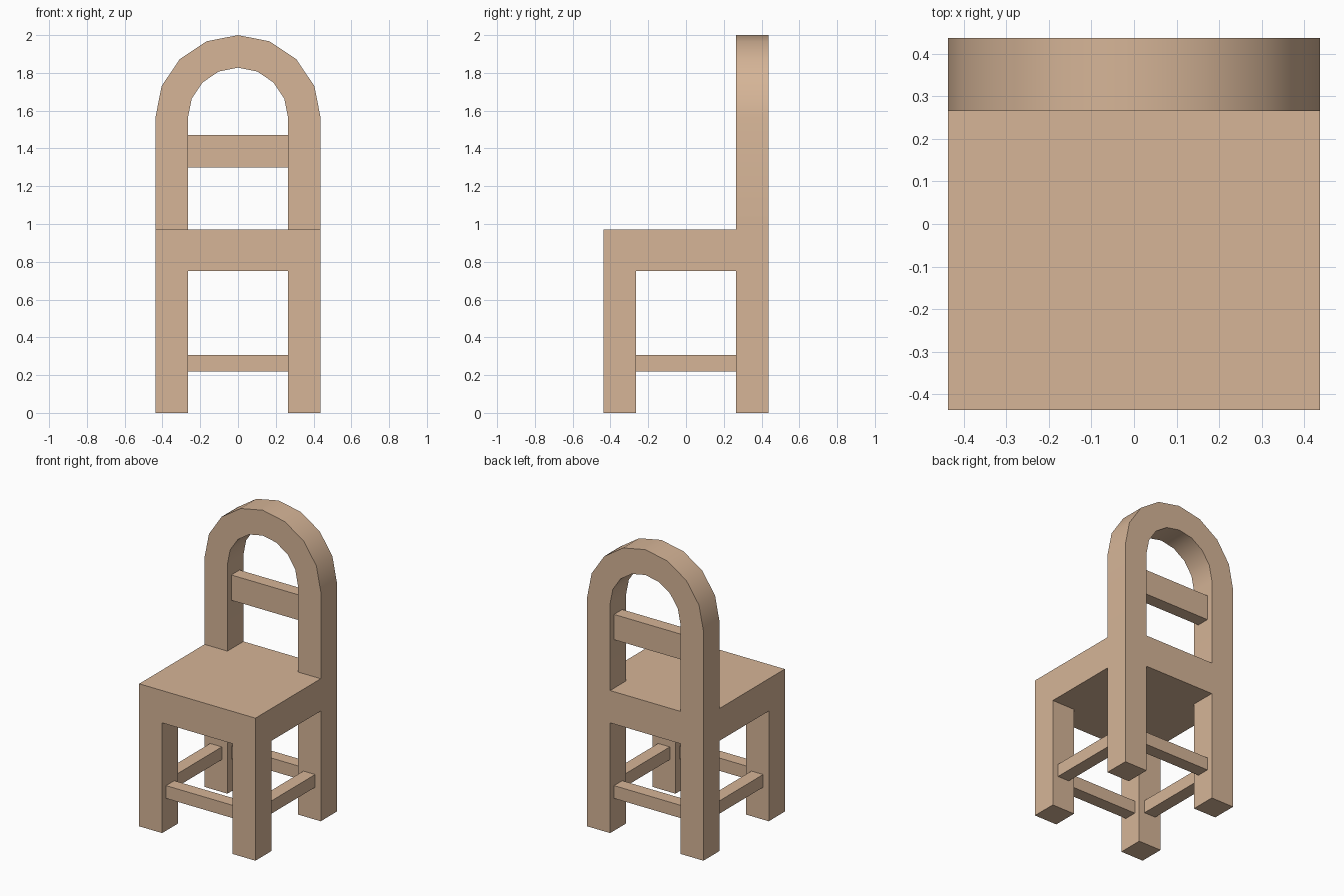
import bpy, bmesh, math
from mathutils import Matrix, Vector

if "Cube" in bpy.data.objects:
    bpy.data.objects.remove(bpy.data.objects["Cube"])

W = 0.4375            # half width of the chair
I = 0.265             # inner edge of the legs
C = (W + I) / 2       # leg centre line
SEAT_LOW, SEAT_TOP = 0.75, 0.97
SPRING = 2.0 - W      # height where the arch starts

wood = bpy.data.materials.new("wood")
wood.diffuse_color = (0.67, 0.46, 0.31, 1)
wood.use_nodes = True
wood.node_tree.nodes["Principled BSDF"].inputs["Base Color"].default_value = wood.diffuse_color


def finish(name, bm):
    bmesh.ops.recalc_face_normals(bm, faces=bm.faces[:])
    mesh = bpy.data.meshes.new(name)
    bm.to_mesh(mesh)
    bm.free()
    mesh.materials.append(wood)
    obj = bpy.data.objects.new(name, mesh)
    bpy.context.collection.objects.link(obj)
    return obj


def box_mesh(x0, x1, y0, y1, z0, z1):
    bm = bmesh.new()
    centre = Vector((x0 + x1, y0 + y1, z0 + z1)) / 2
    size = Matrix.Diagonal((x1 - x0, y1 - y0, z1 - z0, 1))
    bmesh.ops.create_cube(bm, size=1, matrix=Matrix.Translation(centre) @ size)
    return bm


def pull_corners(bm, test, from_z, to_z):
    """Extrude the matching corner faces of the seat block vertically."""
    faces = []
    for f in bm.faces:
        c = f.calc_center_median()
        if abs(c.z - from_z) < 1e-4 and abs(c.x) > I and abs(c.y) > I and test(c):
            faces.append(f)
    new = bmesh.ops.extrude_discrete_faces(bm, faces=faces)["faces"]
    for f in new:
        for v in f.verts:
            v.co.z = to_z
    return new


# Seat block, cut along the leg lines
bm = box_mesh(-W, W, -W, W, SEAT_LOW, SEAT_TOP)
for axis in (Vector((1, 0, 0)), Vector((0, 1, 0))):
    for s in (-I, I):
        bmesh.ops.bisect_plane(bm, geom=bm.verts[:] + bm.edges[:] + bm.faces[:],
                               plane_co=axis * s, plane_no=axis)

# Four legs down, two back posts up
pull_corners(bm, lambda c: True, SEAT_LOW, 0)
posts = pull_corners(bm, lambda c: c.y > 0, SEAT_TOP, SPRING)

# Arch spun from the right post over to the left one
right = [f for f in posts if f.calc_center_median().x > 0]
bmesh.ops.spin(bm, geom=right, cent=(0, C, SPRING), axis=(0, 1, 0),
               angle=-math.pi, steps=8)
caps = [f for f in bm.faces if all(abs(v.co.z - SPRING) < 1e-4 for v in f.verts)]
bmesh.ops.delete(bm, geom=caps, context='FACES_ONLY')
bmesh.ops.remove_doubles(bm, verts=bm.verts[:], dist=1e-4)
frame = finish("seat_legs_and_arched_back", bm)

bpy.ops.object.select_all(action='DESELECT')
frame.select_set(True)
bpy.context.view_layer.objects.active = frame
bpy.ops.object.shade_smooth_by_angle(angle=math.radians(30))

# Rungs between the legs
T = 0.044
for s, across, along in ((-1, "front_rung", "left_rung"), (1, "back_rung", "right_rung")):
    finish(across, box_mesh(-I, I, s * C - T, s * C + T, 0.22, 0.307))
    finish(along, box_mesh(s * C - T, s * C + T, -I, I, 0.22, 0.307))

# Slat across the back
finish("back_slat", box_mesh(-I, I, C - T, C + T, 1.30, 1.472))
